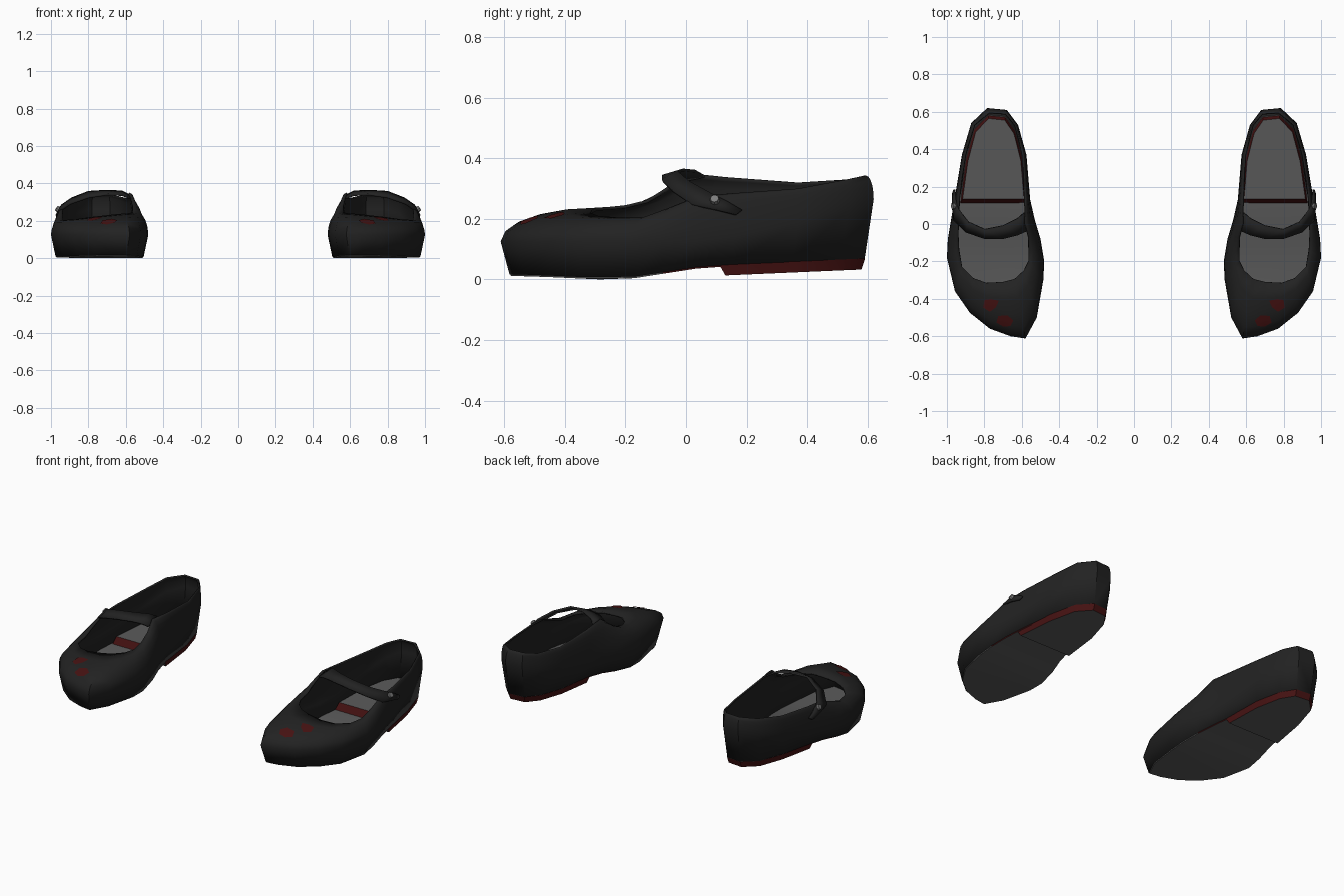
import bpy, bmesh, math
from mathutils import Vector, Matrix
from mathutils.bvhtree import BVHTree

old = bpy.data.objects.get("Cube")
if old:
    bpy.data.objects.remove(old)


def material(name, color):
    m = bpy.data.materials.new(name)
    m.use_nodes = True
    m.diffuse_color = color
    bsdf = m.node_tree.nodes["Principled BSDF"]
    bsdf.inputs["Base Color"].default_value = color
    bsdf.inputs["Roughness"].default_value = 0.7
    return m


black = material("black leather", (0.016, 0.016, 0.016, 1))
red = material("dark red", (0.06, 0.006, 0.006, 1))
grey = material("sole grey", (0.1, 0.1, 0.1, 1))
metal = material("button grey", (0.2, 0.2, 0.2, 1))


def finish(bm, name, mats, thickness=0, recalc=True):
    """Turn one shoe's part into an object mirrored to both shoes."""
    if recalc:
        bmesh.ops.recalc_face_normals(bm, faces=bm.faces)
    mesh = bpy.data.meshes.new(name)
    bm.to_mesh(mesh)
    bm.free()
    for m in mats:
        mesh.materials.append(m)
    mesh.shade_smooth()
    mesh.set_sharp_from_angle(angle=math.radians(40))
    ob = bpy.data.objects.new(name, mesh)
    bpy.context.scene.collection.objects.link(ob)
    if thickness:
        solid = ob.modifiers.new("Thickness", "SOLIDIFY")
        solid.thickness = thickness
    mirror = ob.modifiers.new("Pair", "MIRROR")
    mirror.use_mirror_merge = False
    return ob


# Plan outline, heel to toe along the outer side and back along the inner side
outline = [(.785, .62), (.87, .54), (.92, .37), (.955, .16), (.975, .04), (.995, -.08),
           (1.0, -.18), (.957, -.36), (.877, -.475), (.77, -.56), (.66, -.6), (.58, -.612),
           (.52, -.5), (.485, -.3), (.48, -.2), (.5, -.08), (.53, .02), (.555, .13),
           (.575, .37), (.62, .53), (.68, .61)]
# Matching points of the foot opening
rim = [(.775, .595, .343), (.855, .53, .33), (.905, .37, .3), (.935, .16, .285),
       (.94, .04, .275), (.94, -.06, .235), (.935, -.14, .205), (.92, -.23, .205),
       (.86, -.29, .21), (.79, -.315, .22), (.7, -.31, .23), (.64, -.295, .237),
       (.59, -.25, .24), (.565, -.2, .245), (.565, -.13, .262), (.565, -.07, .3),
       (.58, 0, .352), (.58, .13, .338), (.592, .37, .32), (.632, .53, .33),
       (.685, .59, .343)]
sole_profile = [(-.7, .015), (-.5, .01), (-.28, 0), (-.15, .005), (0, .033), (.1, .042), (.7, .068)]


def sole_z(y):
    for (y0, z0), (y1, z1) in zip(sole_profile, sole_profile[1:]):
        if y <= y1:
            return z0 + (z1 - z0) * (y - y0) / (y1 - y0)


def shrink(p, s):
    return Vector((.74 + (p[0] - .74) * s, p[1] * (1 + s) / 2, 0))


# Upper: flared wall, then an elliptic curve in to the opening
bm = bmesh.new()
rings = [[]]
for p in outline:
    v = shrink(p, .905)
    v.z = sole_z(v.y) + .005
    rings[0].append(bm.verts.new(v))
steps = 5
for k in range(steps + 1):
    a = math.pi / 2 * k / steps
    ring = []
    for (x, y), r in zip(outline, rim):
        wide = .125 + .14 * max(0, y / .62) ** 1.5
        t = 1 - math.cos(a)
        ring.append(bm.verts.new((x + (r[0] - x) * t, y + (r[1] - y) * t,
                                  wide + (r[2] - wide) * math.sin(a))))
    rings.append(ring)
n = len(outline)
for low, high in zip(rings, rings[1:]):
    for i in range(n):
        j = (i + 1) % n
        bm.faces.new((low[j], low[i], high[i], high[j]))
bm.normal_update()
surface = BVHTree.FromBMesh(bm)
finish(bm, "shoe_uppers", [black], .01, recalc=False)


def slab(name, points, low, high, side_rule, front=None):
    """Closed slab; low and high are (shrink, height above sole line, front shift)."""
    bm = bmesh.new()
    loops = []
    count = len(points)
    for s, h, shift in (low, high):
        loop = []
        for i, p in enumerate(points):
            v = shrink(p, s)
            if front is not None and i in (count // 2 - 1, count // 2):
                v.y = front + shift
            v.z = sole_z(v.y) + h
            loop.append(bm.verts.new(v))
        loops.append(loop)
    for loop in loops:
        for i in range((count - 1) // 2):
            quad = [loop[i], loop[i + 1], loop[count - 2 - i], loop[count - 1 - i]]
            bm.faces.new(list(dict.fromkeys(quad)))
    for i in range(count):
        j = (i + 1) % count
        f = bm.faces.new((loops[0][i], loops[0][j], loops[1][j], loops[1][i]))
        f.material_index = side_rule(f.calc_center_median().y)
    finish(bm, name, [grey, red])


# Sole, heel block and raised inner heel pad
heel = outline[:4] + outline[-4:]
slab("soles", outline, (.89, 0, 0), (.908, .022, 0), lambda y: int(y > -.05))
slab("heel_blocks", heel, (.87, -.03, .02), (.91, .006, 0), lambda y: int(y > .15), .11)
slab("heel_pads", heel, (.88, .015, 0), (.82, .06, .025), lambda y: 1, .11)

# Strap across the instep
front_edge = [(.575, -.04, .325), (.62, -.06, .343), (.7, -.08, .345), (.8, -.08, .33),
              (.9, -.045, .295), (.965, .02, .25), (.975, .1, .232), (.972, .165, .215)]
back_edge = [(.585, .06, .345), (.62, .03, .362), (.7, -.01, .366), (.8, -.03, .36),
             (.89, .01, .325), (.945, .08, .287), (.96, .13, .262), (.965, .185, .23)]
bm = bmesh.new()
a = [bm.verts.new(p) for p in front_edge]
b = [bm.verts.new(p) for p in back_edge]
for i in range(len(a) - 1):
    bm.faces.new((a[i], a[i + 1], b[i + 1], b[i]))
finish(bm, "straps", [black], .01, recalc=False)

# Strap button
bm = bmesh.new()
tilt = Vector((.85, -.1, .5)).to_track_quat("Z", "Y").to_matrix().to_4x4()
bmesh.ops.create_cone(bm, cap_ends=True, segments=8, radius1=.018, radius2=.014, depth=.022,
                      matrix=Matrix.Translation((.962, .095, .262)) @ tilt)
finish(bm, "strap_buttons", [metal])

# Painted toe spots laid on the upper
spots = [[(.722, -.41), (.765, -.4), (.798, -.405), (.805, -.445), (.77, -.468), (.738, -.445)],
         [(.645, -.515), (.675, -.487), (.725, -.49), (.735, -.525), (.7, -.545), (.66, -.545)]]
bm = bmesh.new()


def on_surface(p):
    hit = surface.ray_cast(Vector((p.x, p.y, 1)), Vector((0, 0, -1)))
    return bm.verts.new(hit[0] + hit[1] * .004)


for spot in spots:
    pts = [Vector(p) for p in spot]
    mid = sum(pts, Vector((0, 0))) / len(pts)
    outer = [on_surface(p) for p in pts]
    inner = [on_surface((p + mid) / 2) for p in pts]
    for i in range(len(pts)):
        j = (i + 1) % len(pts)
        bm.faces.new((outer[j], outer[i], inner[i], inner[j]))
    bm.faces.new(inner[::-1])
finish(bm, "toe_spots", [red], recalc=False)
